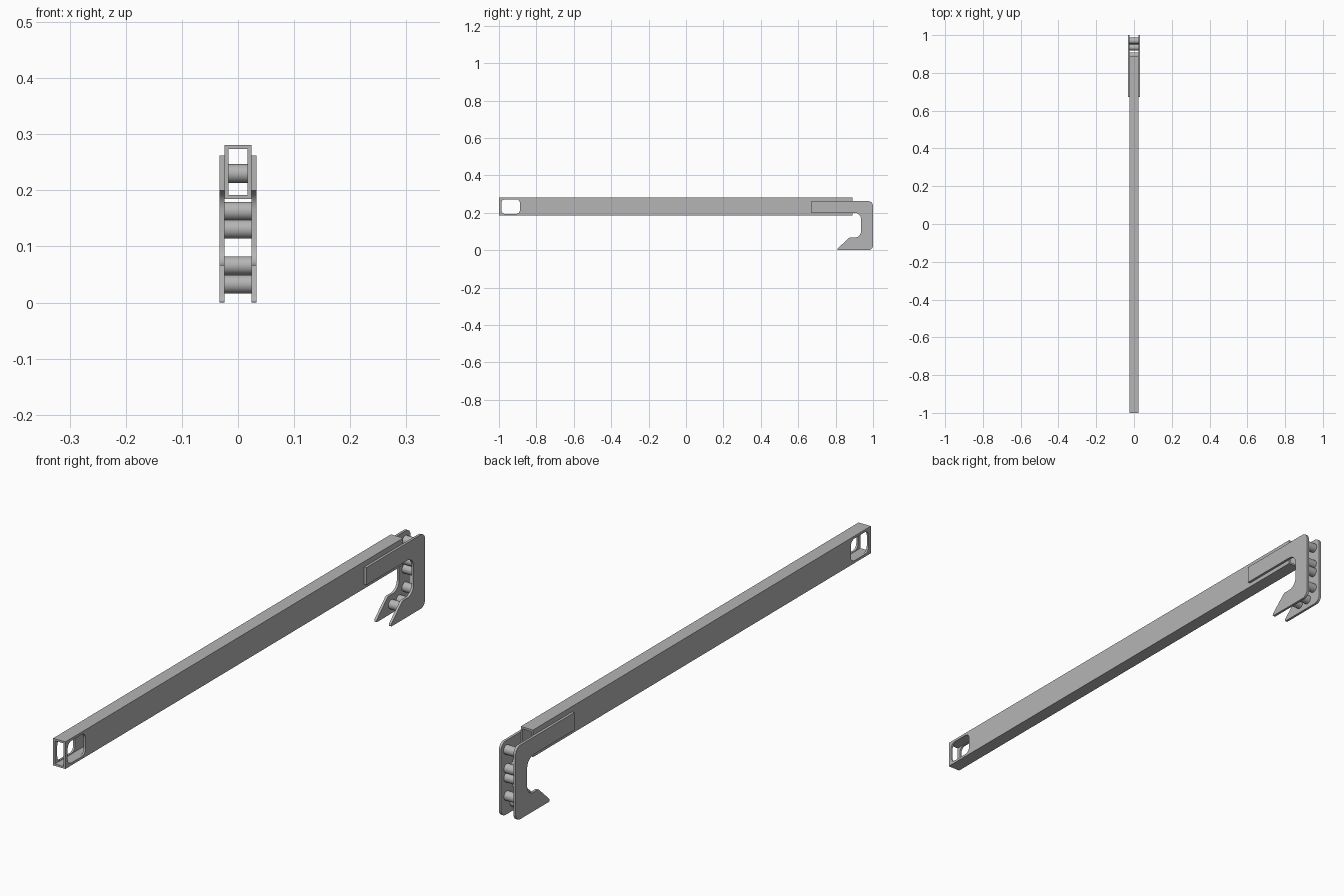
import bpy, bmesh, math
from mathutils import Vector

cube = bpy.data.objects.get("Cube")
if cube:
    bpy.data.objects.remove(cube, do_unlink=True)

steel = bpy.data.materials.new("grey_steel")
steel.use_nodes = True
GREY = (0.46, 0.46, 0.46, 1)
steel.diffuse_color = GREY
steel.node_tree.nodes["Principled BSDF"].inputs["Base Color"].default_value = GREY


def rounded(corners, steps=6):
    """Outline in (y, z) from corners given as (y, z, radius)."""
    pts = []
    for i, (y, z, r) in enumerate(corners):
        p = Vector((y, z))
        if r == 0:
            pts.append(p)
            continue
        a = (Vector(corners[i - 1][:2]) - p).normalized()
        b = (Vector(corners[(i + 1) % len(corners)][:2]) - p).normalized()
        half = a.angle(b) / 2
        centre = p + (a + b).normalized() * (r / math.sin(half))
        start = p + a * (r / math.tan(half)) - centre
        end = p + b * (r / math.tan(half)) - centre
        sweep = start.angle_signed(end)
        for k in range(steps + 1):
            t = -sweep * k / steps
            c, s = math.cos(t), math.sin(t)
            pts.append(centre + Vector((start.x * c - start.y * s,
                                        start.x * s + start.y * c)))
    return pts


def extrude_x(name, pts, x0, x1):
    """Solid made by pushing a (y, z) outline from x0 to x1."""
    bm = bmesh.new()
    face = bm.faces.new([bm.verts.new((x0, p[0], p[1])) for p in pts])
    res = bmesh.ops.extrude_face_region(bm, geom=[face])
    moved = [v for v in res["geom"] if isinstance(v, bmesh.types.BMVert)]
    bmesh.ops.translate(bm, verts=moved, vec=(x1 - x0, 0, 0))
    bmesh.ops.recalc_face_normals(bm, faces=bm.faces)
    mesh = bpy.data.meshes.new(name)
    bm.to_mesh(mesh)
    bm.free()
    mesh.materials.append(steel)
    obj = bpy.data.objects.new(name, mesh)
    bpy.context.collection.objects.link(obj)
    return obj


def smooth(obj):
    bpy.ops.object.select_all(action="DESELECT")
    obj.select_set(True)
    bpy.context.view_layer.objects.active = obj
    bpy.ops.object.shade_smooth_by_angle(angle=math.radians(30))


def cut(obj, cutter):
    mod = obj.modifiers.new("cut", "BOOLEAN")
    mod.operation = "DIFFERENCE"
    mod.solver = "EXACT"
    mod.object = cutter
    bpy.context.view_layer.objects.active = obj
    bpy.ops.object.modifier_apply(modifier=mod.name)
    bpy.data.objects.remove(cutter, do_unlink=True)


def box(y0, y1, z0, z1, r=0):
    return rounded([(y0, z0, r), (y1, z0, r), (y1, z1, r), (y0, z1, r)])


# Hollow rectangular bar, open at both ends, with a rounded window near the front
HALF, WALL = 0.024, 0.007
LOW, HIGH = 0.185, 0.281
bar = extrude_x("bar", box(-1, 0.89, LOW, HIGH), -HALF, HALF)
cut(bar, extrude_x("bore", box(-1.1, 1.1, LOW + WALL, HIGH - WALL),
                   WALL - HALF, HALF - WALL))
cut(bar, extrude_x("window", box(-0.987, -0.888, 0.194, 0.272, 0.02), -0.1, 0.1))
smooth(bar)

# Pair of hook plates either side of the bar
hook = rounded([
    (0.672, 0.262, 0), (1, 0.262, 0.025), (1, 0, 0.025),
    (0.808, 0, 0.003), (0.812, 0.01, 0.004), (0.873, 0.067, 0.01),
    (0.936, 0.067, 0.035), (0.936, 0.2, 0.035), (0.672, 0.2, 0)])
for side, sign in (("left", 1), ("right", -1)):
    smooth(extrude_x("hook_plate_" + side, hook, sign * HALF, sign * 0.033))

# Spacer rollers joining the plates
rollers = [(0.97, 0.23), (0.968, 0.163), (0.968, 0.131),
           (0.968, 0.066), (0.935, 0.033), (0.892, 0.033)]
for i, (y, z) in enumerate(rollers):
    bpy.ops.mesh.primitive_cylinder_add(
        vertices=32, radius=0.0165, depth=2 * HALF + 0.002,
        location=(0, y, z), rotation=(0, math.pi / 2, 0))
    roller = bpy.context.object
    roller.name = "spacer_roller_%d" % (i + 1)
    roller.data.materials.append(steel)
    smooth(roller)
